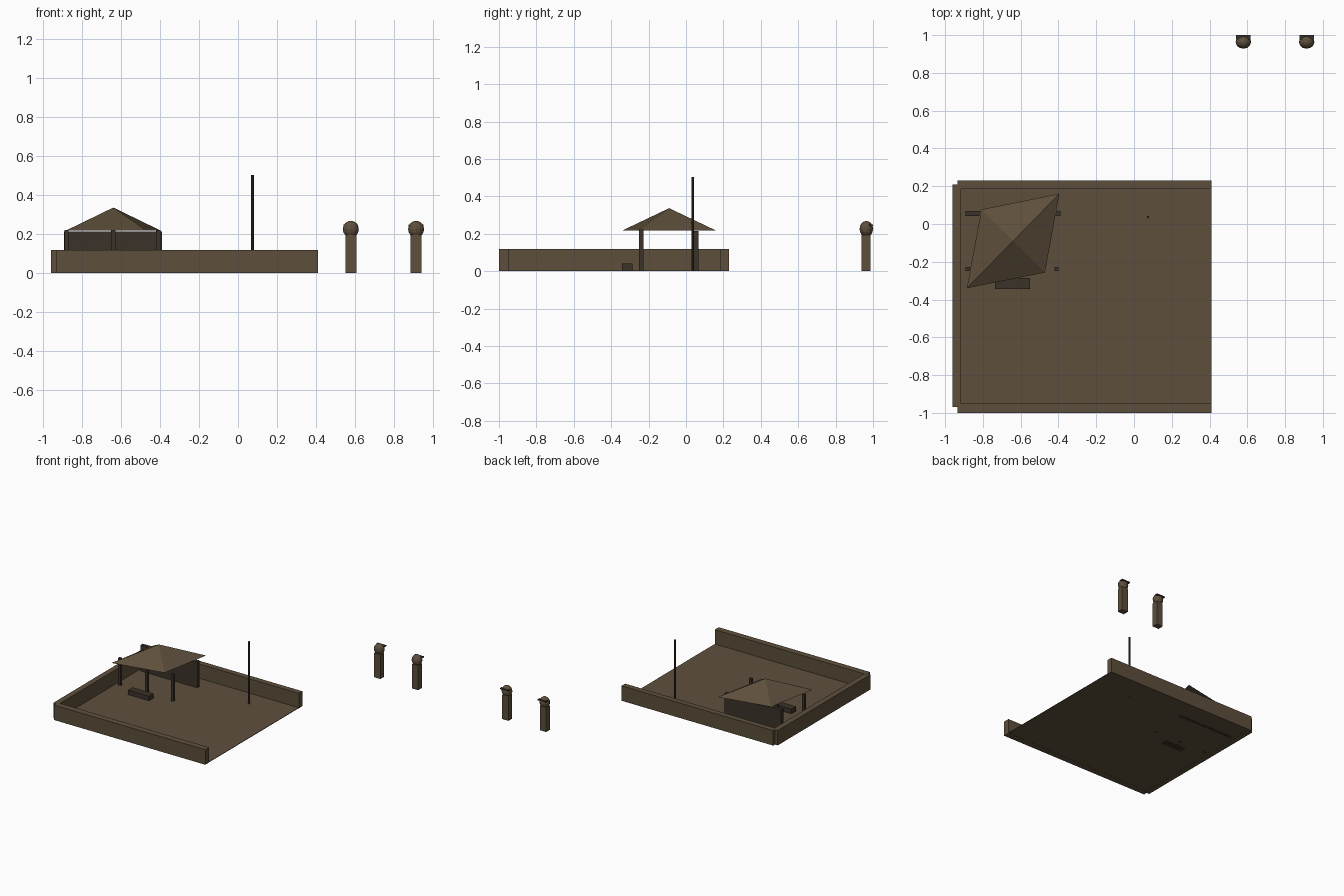
import bpy

cube = bpy.data.objects.get("Cube")
if cube:
    bpy.data.objects.remove(cube, do_unlink=True)


def material(name, rgb):
    m = bpy.data.materials.new(name)
    m.use_nodes = True
    m.diffuse_color = (*rgb, 1)
    bsdf = next(n for n in m.node_tree.nodes if n.type == 'BSDF_PRINCIPLED')
    bsdf.inputs["Base Color"].default_value = (*rgb, 1)
    return m


BROWN = material("earth brown", (0.11, 0.078, 0.045))
DARK = material("dark timber", (0.043, 0.032, 0.021))


def mesh_object(name, verts, faces, mat):
    me = bpy.data.meshes.new(name)
    me.from_pydata(verts, [], faces)
    me.materials.append(mat)
    ob = bpy.data.objects.new(name, me)
    bpy.context.scene.collection.objects.link(ob)
    return ob


def box(name, x, y, z, mat):
    """Box from (min, max) ranges on each axis."""
    verts = [(a, b, c) for a in x for b in y for c in z]
    faces = [(0, 1, 3, 2), (4, 6, 7, 5), (0, 4, 5, 1),
             (2, 3, 7, 6), (0, 2, 6, 4), (1, 5, 7, 3)]
    return mesh_object(name, verts, faces, mat)


# Yard floor with low walls on three sides
box("yard_floor", (-0.935, 0.41), (-0.99, 0.22), (0.001, 0.005), BROWN)
box("front_wall", (-0.935, 0.41), (-1.0, -0.95), (0, 0.12), BROWN)
box("back_wall", (-0.935, 0.41), (0.185, 0.23), (0, 0.12), BROWN)
box("side_wall", (-0.96, -0.915), (-0.97, 0.208), (0, 0.119), BROWN)

# Shelter: rear panel, three front posts and a bench
box("shelter_panel", (-0.893, -0.39), (0.042, 0.068), (0, 0.215), DARK)
for i, x in enumerate((-0.88, -0.64, -0.41)):
    box(f"shelter_post_{i + 1}", (x - 0.011, x + 0.011),
        (-0.25, -0.228), (0, 0.222), DARK)
box("bench", (-0.737, -0.55), (-0.343, -0.285), (0, 0.042), DARK)

# Skewed pyramid roof
cx, cy = -0.64, -0.09
corners = [(0.245, 0.25), (-0.168, 0.167), (-0.245, -0.25), (0.168, -0.167)]
verts = [(cx + a, cy + b, 0.218) for a, b in corners] + [(cx, cy, 0.337)]
faces = [(i, (i + 1) % 4, 4) for i in range(4)] + [(3, 2, 1, 0)]
mesh_object("shelter_roof", verts, faces, BROWN)

# Flagpole
bpy.ops.mesh.primitive_cylinder_add(vertices=8, radius=0.007, depth=0.505,
                                    location=(0.074, 0.036, 0.2525))
pole = bpy.context.object
pole.name = "flagpole"
pole.data.materials.append(DARK)

# Two standing figures, each with a peaked cap
for side, x in (("right", 0.579), ("left", 0.914)):
    box(f"{side}_figure_body", (x - 0.028, x + 0.028),
        (0.938, 0.986), (0, 0.195), BROWN)
    bpy.ops.mesh.primitive_uv_sphere_add(segments=12, ring_count=8, radius=1,
                                         location=(x, 0.964, 0.226))
    head = bpy.context.object
    head.name = f"{side}_figure_head"
    head.scale = (0.041, 0.036, 0.043)
    head.data.materials.append(BROWN)
    box(f"{side}_figure_cap_peak", (x - 0.038, x + 0.038),
        (0.978, 1.0), (0.243, 0.251), DARK)
